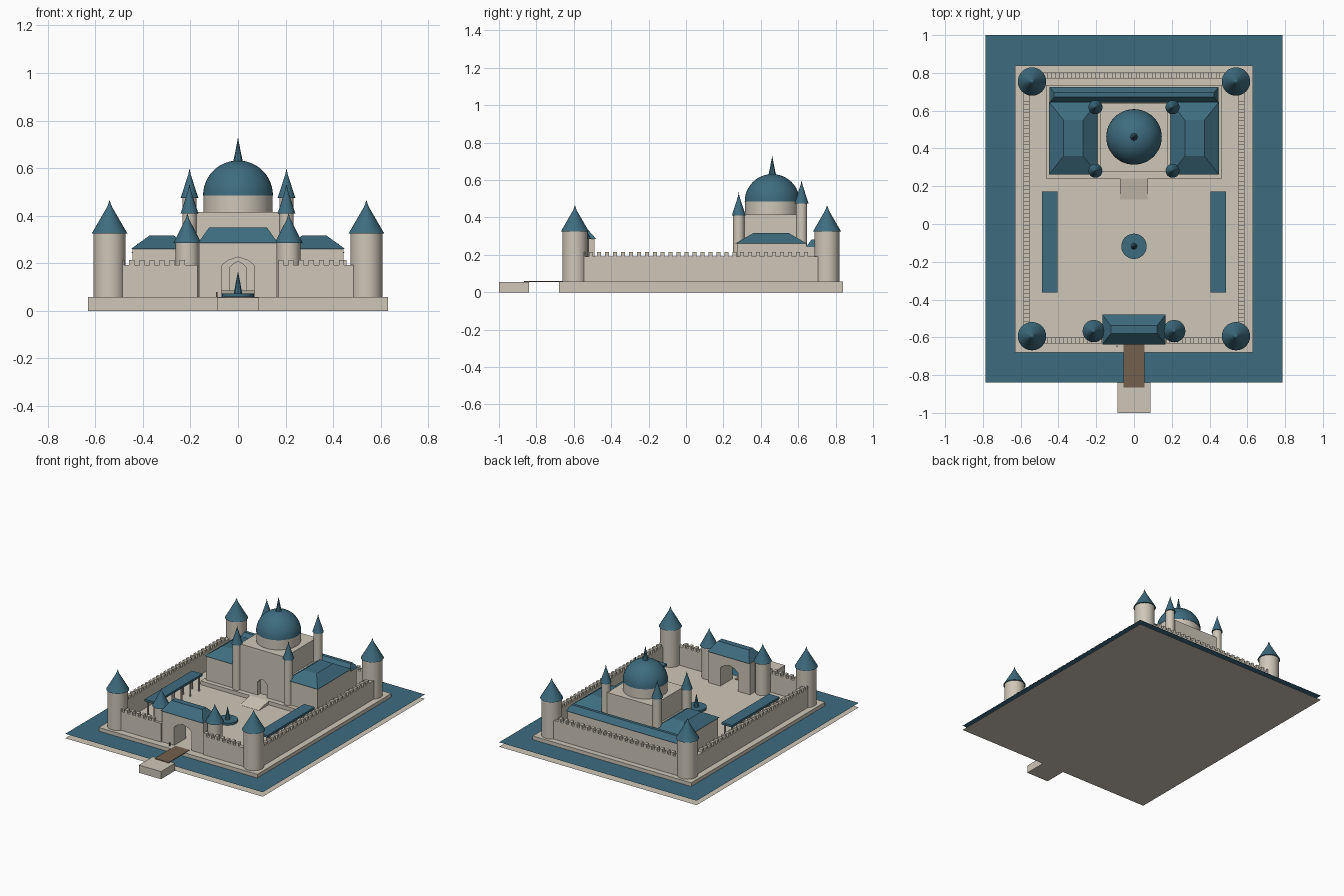
import bpy, bmesh, math
from mathutils import Matrix

cube = bpy.data.objects.get("Cube")
if cube:
    bpy.data.objects.remove(cube, do_unlink=True)


def material(name, rgb):
    m = bpy.data.materials.new(name)
    m.use_nodes = True
    m.diffuse_color = (*rgb, 1)
    m.node_tree.nodes["Principled BSDF"].inputs["Base Color"].default_value = (*rgb, 1)
    return m


STONE = material("pale_stone", (0.62, 0.57, 0.48))
BLUE = material("slate_blue", (0.048, 0.15, 0.212))
WOOD = material("brown_wood", (0.17, 0.115, 0.075))
MID = 0.08      # centre of the walled court along y
FLOOR = 0.058   # top of the platform


def finish(name, bm, mat, smooth=False):
    bmesh.ops.recalc_face_normals(bm, faces=bm.faces)
    me = bpy.data.meshes.new(name)
    bm.to_mesh(me)
    bm.free()
    me.materials.append(mat)
    ob = bpy.data.objects.new(name, me)
    bpy.context.collection.objects.link(ob)
    if smooth:
        bpy.ops.object.select_all(action='DESELECT')
        ob.select_set(True)
        bpy.context.view_layer.objects.active = ob
        bpy.ops.object.shade_smooth_by_angle(angle=math.radians(35))
    return ob


def box(name, mat, x, y, z):
    """Box from (low, high) ranges."""
    bm = bmesh.new()
    bmesh.ops.create_cube(bm, size=1)
    for v in bm.verts:
        v.co = [r[0] if c < 0 else r[1] for c, r in zip(v.co, (x, y, z))]
    return finish(name, bm, mat)


def sheet(name, mat, x, y, z):
    bm = bmesh.new()
    bm.faces.new([bm.verts.new((a, b, z)) for a, b in
                  ((x[0], y[0]), (x[1], y[0]), (x[1], y[1]), (x[0], y[1]))])
    me = finish(name, bm, mat)
    return me


def hip_roof(name, x, y, z, dx, dy):
    """Box whose top is drawn in by dx and dy on every side."""
    ob = box(name, BLUE, x, y, z)
    for v in ob.data.vertices:
        if v.co.z > sum(z) / 2:
            v.co.x += dx if v.co.x < sum(x) / 2 else -dx
            v.co.y += dy if v.co.y < sum(y) / 2 else -dy
    return ob


def lathe(name, mat, profile, x, y, sides=32):
    """Spin (radius, z) points about a vertical axis."""
    bm = bmesh.new()
    verts = [bm.verts.new((r, 0, z)) for r, z in profile]
    edges = [bm.edges.new(p) for p in zip(verts, verts[1:])]
    bmesh.ops.spin(bm, geom=verts + edges, cent=(0, 0, 0), axis=(0, 0, 1),
                   angle=math.tau, steps=sides)
    bmesh.ops.remove_doubles(bm, verts=bm.verts, dist=1e-5)
    bmesh.ops.translate(bm, verts=bm.verts, vec=(x, y, 0))
    return finish(name, bm, mat, True)


def tower(name, x, y, r, eave, apex, overhang, base=FLOOR):
    lathe(name, STONE, [(0, base), (r, base), (r, eave), (0, eave)], x, y)
    h = apex - eave
    roof_r = r + overhang
    lathe(name + "_roof", BLUE, [(0, eave), (roof_r, eave), (roof_r * 0.13, eave + h * 0.8),
                                 (0, apex)], x, y)


def arched_wall(name, half, y, z0, z1, door, spring, peak):
    """Wall with a pointed doorway, extruded along y."""
    right = [(door, z0), (half, z0), (half, z1)]
    arch = [(door, spring), (door * 0.6, spring + (peak - spring) * 0.6), (0, peak)]
    left = [(-a, b) for a, b in reversed(right)]
    outline = right + left + [(-a, b) for a, b in arch] + arch[-2::-1]
    bm = bmesh.new()
    face = bm.faces.new([bm.verts.new((a, y[0], b)) for a, b in outline])
    out = bmesh.ops.extrude_face_region(bm, geom=[face])
    bmesh.ops.translate(bm, vec=(0, y[1] - y[0], 0),
                        verts=[v for v in out["geom"] if isinstance(v, bmesh.types.BMVert)])
    finish(name, bm, STONE)


def battlement(name, a, b, x_axis, fixed):
    """Wall from a to b along one axis, crowned with merlons."""
    across = (fixed - 0.016, fixed + 0.016)

    def piece(label, lo, hi, z):
        x, y = ((lo, hi), across) if x_axis else (across, (lo, hi))
        return box(label, STONE, x, y, z)
    piece(name, a, b, (FLOOR, 0.192))
    step = 0.0425
    merlon = piece(name + "_merlons", a, a + step / 2, (0.192, 0.214))
    arr = merlon.modifiers.new("repeat", 'ARRAY')
    arr.count = int((b - a) / step)
    arr.use_relative_offset = False
    arr.use_constant_offset = True
    arr.constant_offset_displace = (step, 0, 0) if x_axis else (0, step, 0)


# Ground, moat, platform and approach
sheet("ground", STONE, (-0.785, 0.785), (-0.84, 1), 0)
sheet("moat_water", BLUE, (-0.785, 0.785), (-0.84, 1), 0.032)
box("platform", STONE, (-0.63, 0.63), (MID - 0.76, MID + 0.76), (0, FLOOR))
box("landing", STONE, (-0.088, 0.088), (-1, -0.84), (0, 0.055))
box("drawbridge", WOOD, (-0.056, 0.056), (-0.865, -0.63), (0.056, 0.061))
box("bridge_post", WOOD, (-0.093, -0.087), (-0.65, -0.644), (FLOOR, 0.08))

# Curtain walls and corner towers
battlement("back_wall", -0.5, 0.5, True, MID + 0.705)
for side, s in (("right", -1), ("left", 1)):
    battlement(side + "_wall", MID - 0.64, MID + 0.63, False, s * 0.57)
    lo, hi = sorted((s * 0.17, s * 0.5))
    battlement(side + "_front_wall", lo, hi, True, MID - 0.697)
    for end, e in (("front", -1), ("back", 1)):
        tower(f"{side}_{end}_tower", s * 0.54, MID + e * 0.674, 0.067, 0.325, 0.466, 0.008)

# Gatehouse
arched_wall("gatehouse", 0.165, (-0.625, -0.49), FLOOR, 0.285, 0.07, 0.19, 0.226)
hip_roof("gatehouse_roof", (-0.168, 0.168), (-0.638, -0.48), (0.285, 0.35), 0.046, 0.058)
for side, s in (("right", -1), ("left", 1)):
    tower(side + "_gate_tower", s * 0.213, -0.567, 0.049, 0.285, 0.41, 0.01)

# Courtyard fountain
lathe("fountain_basin", BLUE, [(0, FLOOR), (0.067, FLOOR), (0.067, 0.073), (0, 0.073)], 0, -0.118)
lathe("fountain_spire", BLUE, [(0.017, 0.073), (0.011, 0.11), (0, 0.167)], 0, -0.118, 8)

# Side arcades
for side, s in (("right", -1), ("left", 1)):
    lo, hi = sorted((s * 0.405, s * 0.488))
    box(side + "_arcade_roof", BLUE, (lo, hi), (-0.363, 0.173), (0.162, 0.178))
    for i in range(6):
        y = -0.345 + i * 0.1
        for x in (s * 0.418, s * 0.475):
            lathe(f"{side}_arcade_post", STONE, [(0.006, FLOOR), (0.006, 0.162)], x, y, 8)

# Palace terrace and entrance ramp
TERRACE = 0.085
box("terrace", STONE, (-0.465, 0.465), (0.24, 0.735), (FLOOR, TERRACE))
ramp = box("entrance_ramp", STONE, (-0.075, 0.075), (0.13, 0.24), (FLOOR, TERRACE))
for v in ramp.data.vertices:
    if v.co.y < 0.2 and v.co.z > FLOOR + 0.01:
        v.co.z = FLOOR + 0.001

# Keep with recessed doorway, drum and dome
arched_wall("keep_front", 0.18, (0.275, 0.305), TERRACE, 0.415, 0.036, 0.18, 0.207)
box("keep", STONE, (-0.18, 0.18), (0.305, 0.64), (TERRACE, 0.415))
CY = 0.461
lathe("drum", STONE, [(0.145, 0.415), (0.145, 0.485), (0, 0.485)], 0, CY, 48)
dome = [(0.147 * math.cos(t), 0.485 + 0.147 * math.sin(t))
        for t in (i * math.pi / 24 for i in range(13))]
lathe("dome", BLUE, [(0, 0.485)] + dome, 0, CY, 48)
lathe("dome_spire", BLUE, [(0.021, 0.625), (0.012, 0.665), (0, 0.73)], 0, CY, 8)

# Keep turrets, wings and rear gallery
for side, s in (("right", -1), ("left", 1)):
    tower(side + "_front_turret", s * 0.204, 0.282, 0.03, 0.41, 0.535, 0.007, TERRACE)
    tower(side + "_back_turret", s * 0.204, 0.618, 0.03, 0.475, 0.6, 0.007, TERRACE)
    lo, hi = sorted((s * 0.18, s * 0.443))
    box(side + "_wing", STONE, (lo, hi), (0.272, 0.645), (TERRACE, 0.26))
    lo, hi = sorted((s * 0.192, s * 0.45))
    hip_roof(side + "_wing_roof", (lo, hi), (0.262, 0.647), (0.26, 0.316), 0.077, 0.097)
box("rear_gallery", STONE, (-0.44, 0.44), (0.64, 0.715), (TERRACE, 0.243))
hip_roof("rear_gallery_roof", (-0.448, 0.448), (0.642, 0.725), (0.243, 0.282), 0.025, 0.03)
